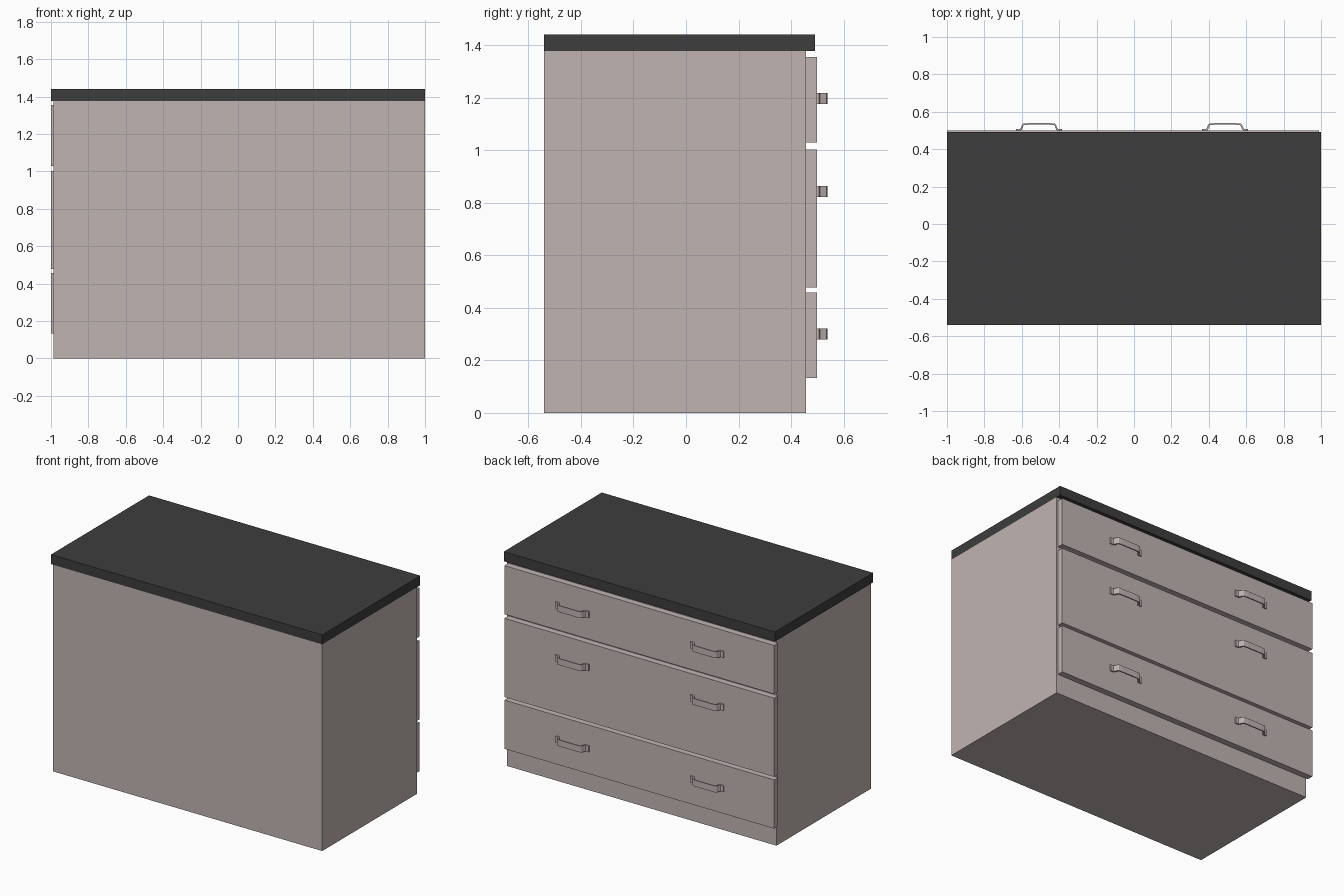
import bpy, bmesh

if "Cube" in bpy.data.objects:
    bpy.data.objects.remove(bpy.data.objects["Cube"])


def material(name, rgb):
    m = bpy.data.materials.new(name)
    m.diffuse_color = (*rgb, 1)
    m.use_nodes = True
    m.node_tree.nodes["Principled BSDF"].inputs["Base Color"].default_value = m.diffuse_color
    return m


BEIGE = material("warm_grey_paint", (0.53, 0.46, 0.45))
DARK = material("dark_worktop", (0.047, 0.047, 0.047))


def finish(name, bm, mat):
    bmesh.ops.recalc_face_normals(bm, faces=bm.faces)
    me = bpy.data.meshes.new(name)
    bm.to_mesh(me)
    bm.free()
    me.materials.append(mat)
    ob = bpy.data.objects.new(name, me)
    bpy.context.collection.objects.link(ob)
    return ob


def box(name, x, y, z, mat):
    bm = bmesh.new()
    bmesh.ops.create_cube(bm, size=1)
    for v in bm.verts:
        for i, (lo, hi) in enumerate((x, y, z)):
            v.co[i] = lo if v.co[i] < 0 else hi
    return finish(name, bm, mat)


def handle(name, cx, cz):
    # bent strip: half outline (outer then inner), mirrored in x
    outer = [(0.123, 0.507), (0.103, 0.508), (0.098, 0.513), (0.090, 0.532), (0.083, 0.537), (0.055, 0.539)]
    inner = [(0.055, 0.531), (0.079, 0.529), (0.083, 0.526), (0.092, 0.504), (0.098, 0.499), (0.123, 0.499)]
    top = outer + [(-x, y) for x, y in reversed(outer)]
    low = list(reversed(inner)) + [(-x, y) for x, y in inner]
    bm = bmesh.new()
    rows = []
    for (xa, ya), (xb, yb) in zip(top, low):
        rows.append([bm.verts.new((cx + x, y, cz + s * 0.021))
                     for x, y, s in ((xa, ya, 1), (xb, yb, 1), (xb, yb, -1), (xa, ya, -1))])
    for a, b in zip(rows, rows[1:]):
        for i in range(4):
            j = (i + 1) % 4
            bm.faces.new((a[i], a[j], b[j], b[i]))
    bm.faces.new(rows[0])
    bm.faces.new(rows[-1])
    return finish(name, bm, BEIGE)


# carcass and worktop
box("cabinet_body", (-0.987, 1.0), (-0.541, 0.457), (0, 1.377), BEIGE)
box("worktop", (-1, 1), (-0.541, 0.491), (1.377, 1.441), DARK)

# drawer fronts with two handles each
drawers = [("bottom", 0.133, 0.458, 0.301), ("middle", 0.478, 1.003, 0.843), ("top", 1.03, 1.354, 1.196)]
for label, z0, z1, hz in drawers:
    box(label + "_drawer_front", (-1.0, 0.99), (0.457, 0.499), (z0, z1), BEIGE)
    for side, cx in (("left", -0.508), ("right", 0.487)):
        handle(f"{label}_{side}_handle", cx, hz)
